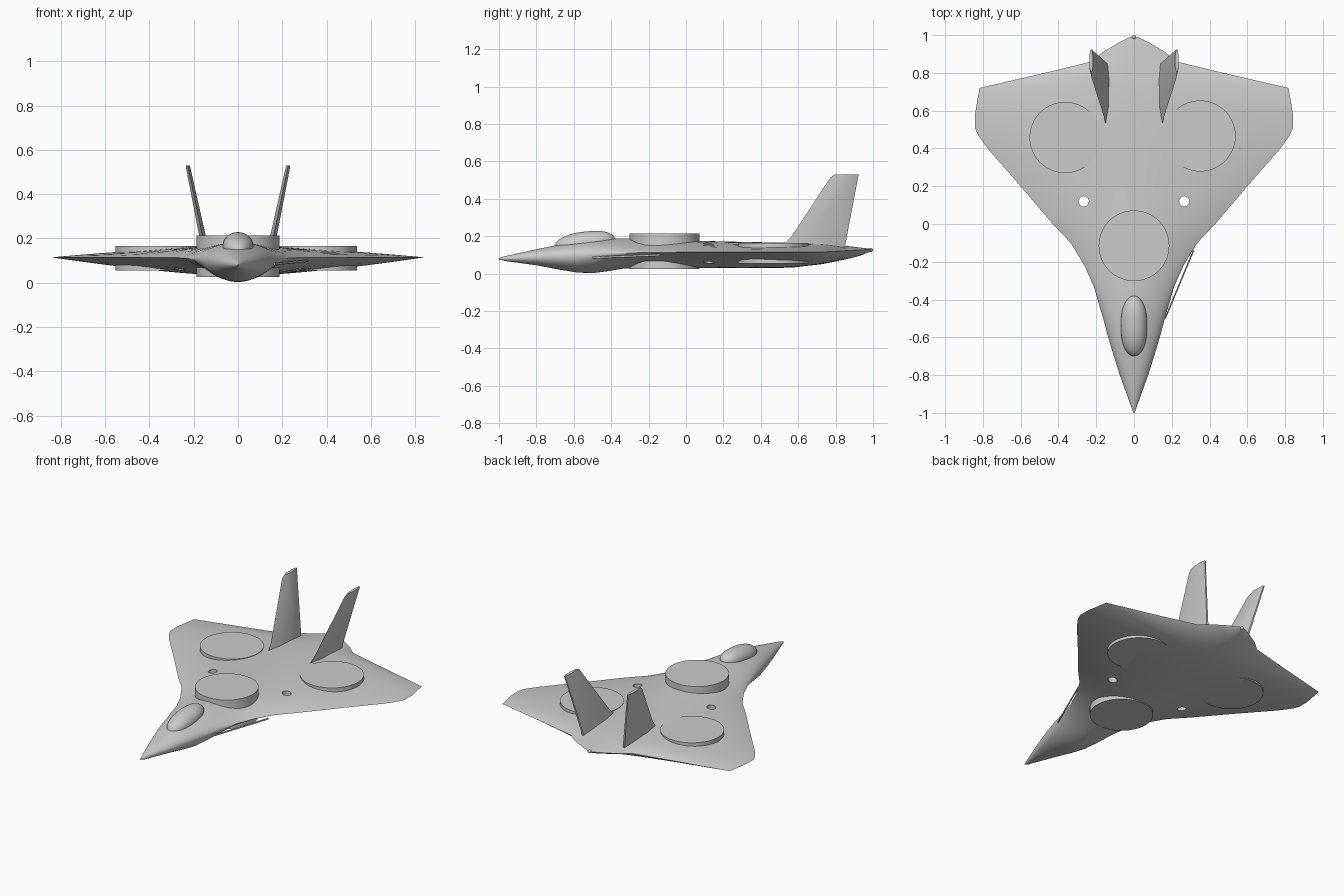
import bpy, bmesh, math
from mathutils import Vector

cube = bpy.data.objects.get("Cube")
if cube:
    bpy.data.objects.remove(cube, do_unlink=True)

GREY = (0.6, 0.6, 0.6, 1.0)
paint = bpy.data.materials.new("plain grey")
paint.use_nodes = True
paint.diffuse_color = GREY
paint.node_tree.nodes["Principled BSDF"].inputs["Base Color"].default_value = GREY


def finish(name, bm, smooth=True):
    """Turn a bmesh into a shaded, painted object."""
    bmesh.ops.recalc_face_normals(bm, faces=bm.faces[:])
    mesh = bpy.data.meshes.new(name)
    bm.to_mesh(mesh)
    bm.free()
    mesh.materials.append(paint)
    obj = bpy.data.objects.new(name, mesh)
    bpy.context.collection.objects.link(obj)
    if smooth:
        shade(obj)
    return obj


def activate(obj):
    bpy.ops.object.select_all(action="DESELECT")
    obj.select_set(True)
    bpy.context.view_layer.objects.active = obj


def shade(obj):
    activate(obj)
    bpy.ops.object.shade_smooth_by_angle(angle=math.radians(35))


def loft(rings):
    """Join equal rings of points into a closed skin."""
    bm = bmesh.new()
    loops = [[bm.verts.new(p) for p in ring] for ring in rings]
    count = len(loops[0])
    for a, b in zip(loops, loops[1:]):
        for i in range(count):
            j = (i + 1) % count
            bm.faces.new((a[i], a[j], b[j], b[i]))
    bm.faces.new(loops[0])
    bm.faces.new(loops[-1])
    return bm


def cylinder(name, x, y, low, high, radius, sides=64):
    rings = []
    for z in (low, high):
        rings.append([(x + radius * math.cos(math.tau * i / sides),
                       y + radius * math.sin(math.tau * i / sides), z)
                      for i in range(sides)])
    return finish(name, loft(rings))


# Blended body and wing: station y, half width, top z, bottom z, edge z
STATIONS = [
    (-1, .003, .083, .077, .08), (-.97, .014, .093, .068, .081),
    (-.8, .075, .13, .045, .087), (-.68, .113, .155, .022, .093),
    (-.58, .142, .17, .006, .098), (-.5, .163, .18, .003, .102),
    (-.42, .187, .186, .013, .107), (-.33, .213, .188, .028, .11),
    (-.22, .262, .186, .03, .113), (-.1, .335, .182, .03, .114),
    (0, .43, .178, .03, .115), (.2, .6, .172, .03, .115),
    (.4, .775, .168, .03, .115), (.47, .825, .167, .03, .115),
    (.51, .842, .166, .031, .115), (.58, .842, .165, .034, .115),
    (.72, .818, .16, .05, .115), (.76, .645, .157, .057, .117),
    (.81, .43, .153, .067, .12), (.86, .225, .148, .078, .123),
    (.91, .165, .142, .09, .126), (.96, .08, .136, .107, .128),
    (.99, .02, .132, .12, .129),
]


def section(y, half, top, low, edge, count=64):
    # Round in the nose, flattening to a wedge across the wing
    k = min(1, max(0, (y + .6) / .4))
    ring = []
    for i in range(count):
        a = math.tau * i / count
        t = abs(math.cos(a))
        full = math.sqrt(max(0, 1 - t * t)) * (1 - k) + (1 - t ** 1.5) * k
        reach = top - edge if math.sin(a) > 0 else low - edge
        ring.append((half * math.cos(a), y, edge + reach * full))
    return ring


body = finish("blended_body", loft([section(*s) for s in STATIONS]), smooth=False)

# Small holes through the wing roots
for side in (-1, 1):
    cutter = cylinder("hole_cutter", side * .266, .12, -.1, .4, .027, 24)
    cutter.hide_render = True
    cut = body.modifiers.new("hole", "BOOLEAN")
    cut.operation = "DIFFERENCE"
    cut.solver = "EXACT"
    cut.object = cutter
    activate(body)
    bpy.ops.object.modifier_apply(modifier=cut.name)
    bpy.data.objects.remove(cutter, do_unlink=True)
shade(body)

# Flat round housings
cylinder("front_disc", 0, -.115, .025, .214, .187)
cylinder("right_rear_disc", -.365, .458, .055, .165, .188)
cylinder("left_rear_disc", .35, .466, .055, .165, .188)

# Canopy: a squared-off dome, higher toward the rear
bm = bmesh.new()
bmesh.ops.create_uvsphere(bm, u_segments=40, v_segments=24, radius=1)
for v in bm.verts:
    x, y, z = v.co
    y = math.copysign(abs(y) ** .85, y)
    v.co = (.07 * x, -.54 + .16 * y, .165 + .06 * z + .018 * y)
finish("canopy", bm)


# Outward-leaning tail fins
def fin_section(side, x, z, front, back, thick):
    chord = back - front
    shape = [(0, 0), (.3, .5), (.75, .5), (1, .2), (1, -.2), (.75, -.5), (.3, -.5)]
    return [(side * (x + thick * w), front + chord * c, z) for c, w in shape]


for side, name in ((-1, "right_tail_fin"), (1, "left_tail_fin")):
    finish(name, loft([
        fin_section(side, .145, .13, .5, .848, .034),
        fin_section(side, .158, .2, .565, .86, .03),
        fin_section(side, .224, .515, .772, .92, .02),
        fin_section(side, .227, .53, .795, .924, .018),
    ]))

# Thin strip beside the left side of the forebody
start, end = Vector((.165, -.5, .085)), Vector((.315, -.14, .1))
rings = []
for p in (start, end):
    rings.append([p + Vector((.004 * math.cos(a), 0, .006 * math.sin(a)))
                  for a in (math.tau * i / 8 for i in range(8))])
finish("left_side_strip", loft(rings))

# Rounded tail tip
bm = bmesh.new()
bmesh.ops.create_uvsphere(bm, u_segments=12, v_segments=8, radius=.011)
bmesh.ops.translate(bm, verts=bm.verts, vec=(0, .989, .127))
finish("tail_tip", bm)
